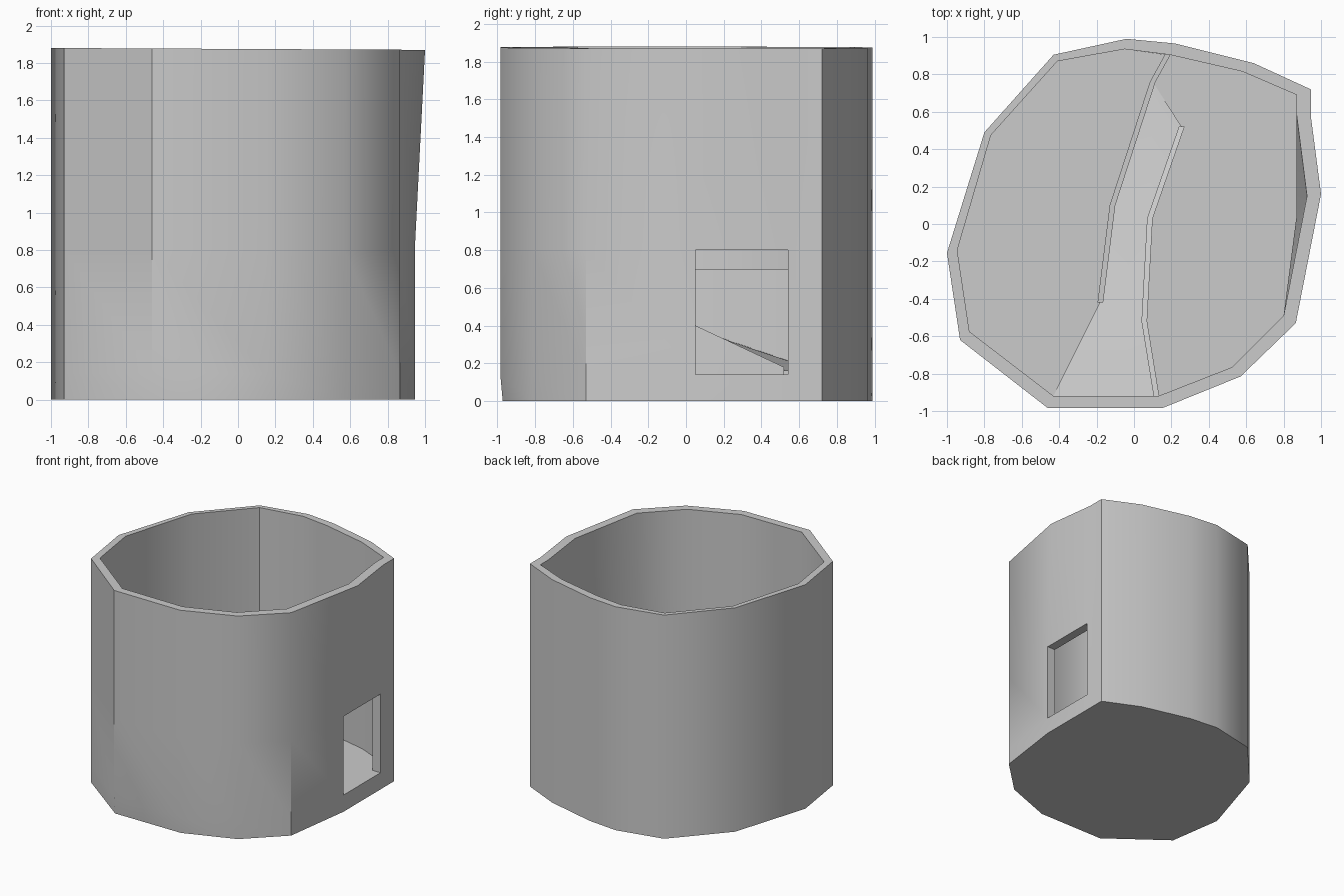
import bpy, bmesh, math

if "Cube" in bpy.data.objects:
    bpy.data.objects.remove(bpy.data.objects["Cube"])

# wall outlines seen from above; points 3 and 4 are the two jambs of the window
OUTER = [(-.04, .99), (.22, .965), (.64, .86), (.945, .72), (.945, .58), (1.0, .16),
         (.865, -.53), (.57, -.815), (.15, -.985), (-.46, -.985), (-.93, -.62),
         (-1.0, -.155), (-.80, .49), (-.43, .905)]
INNER = [(-.05, .935), (.19, .905), (.58, .815), (.87, .69), (.87, .58), (.925, .15),
         (.80, -.49), (.525, -.765), (.13, -.92), (-.43, -.92), (-.88, -.575),
         (-.945, -.14), (-.765, .475), (-.41, .87)]
FLOOR, SILL_TOP = .14, .80
N = len(OUTER)


def finish(bm, name, angle):
    bmesh.ops.recalc_face_normals(bm, faces=bm.faces)
    me = bpy.data.meshes.new(name)
    bm.to_mesh(me)
    bm.free()
    ob = bpy.data.objects.new(name, me)
    bpy.context.collection.objects.link(ob)
    bpy.ops.object.select_all(action='DESELECT')
    ob.select_set(True)
    bpy.context.view_layer.objects.active = ob
    bpy.ops.object.shade_smooth_by_angle(angle=math.radians(angle))
    return ob


def lower(outline, x):
    """Outline below the window head, where the right wall is straight."""
    pts = list(outline)
    pts[4], pts[5] = (x, .54), (x, .05)
    return pts


# round shell with the window left open in the right wall
bm = bmesh.new()
top_z = lambda x: 1.875 - .005 * x
out_low, in_low = lower(OUTER, .945), lower(INNER, .87)
base = [(x, max(y, -.972)) for x, y in out_low]
ring = lambda pts, z: [bm.verts.new((x, y, z(x) if callable(z) else z)) for x, y in pts]
rings = [ring(base, 0), ring(out_low, FLOOR), ring(out_low, SILL_TOP), ring(OUTER, top_z),
         ring(INNER, top_z), ring(in_low, SILL_TOP), ring(in_low, FLOOR)]
for k in range(len(rings) - 1):
    a, b = rings[k], rings[k + 1]
    for i in range(N):
        j = (i + 1) % N
        if i == 4 and k in (1, 4 + 1):
            continue
        bm.faces.new((a[i], a[j], b[j], b[i]))
bm.faces.new(rings[0])
bm.faces.new(rings[-1])
# window reveal
o, p, q, r = rings[1], rings[2], rings[5], rings[6]
bm.faces.new((o[4], o[5], r[5], r[4]))
bm.faces.new((p[4], p[5], q[5], q[4]))
for i in (4, 5):
    bm.faces.new((o[i], p[i], q[i], r[i]))
finish(bm, "tower_shell", 37.8)

# upper floor on the left and the ramp leading up to it
UP = .67
left_line = [(.10, .76, FLOOR), (-.115, .10, .365), (-.18, -.42, .56)]
right_line = [(.255, .52, .16), (.085, .03, .385), (.055, -.52, .58), (.12, -.92, UP)]
bm = bmesh.new()
edge = [INNER[i] for i in (0, 13, 12, 11, 10, 9)]
plan = [(.18, .905)] + edge + [(-.18, -.42), (-.115, .10), (.10, .76)]
bm.faces.new([bm.verts.new((x, y, UP)) for x, y in plan])
L = [bm.verts.new(v) for v in left_line]
R = [bm.verts.new(v) for v in right_line]
corner = bm.verts.new((-.43, -.92, UP))
for i in range(2):
    bm.faces.new((L[i], L[i + 1], R[i + 1], R[i]))
bm.faces.new((L[2], corner, R[3], R[2]))
up = bm.verts.new((-.18, -.42, UP))
bm.faces.new((L[2], up, corner))
finish(bm, "ramp_and_upper_floor", 40)


def partition(name, path, width=.03):
    """Thin upright wall from the floor up to the given top line."""
    bm = bmesh.new()
    rows = []
    for x, y, z in path:
        rows.append([bm.verts.new((x + s * width / 2, y, h))
                     for s, h in ((-1, FLOOR), (1, FLOOR), (1, z), (-1, z))])
    for a, b in zip(rows, rows[1:]):
        for i in range(4):
            j = (i + 1) % 4
            bm.faces.new((a[i], a[j], b[j], b[i]))
    bm.faces.new(rows[0])
    bm.faces.new(rows[-1])
    finish(bm, name, 30)


# inner partitions on both sides of the ramp
partition("left_partition", [(.18, .905, .70), (.10, .76, .70), (-.115, .10, .70), (-.18, -.42, .70)])
partition("right_partition", [(.255, .52, .18), (.085, .03, .41), (.055, -.52, .61), (.12, -.92, .70)])
